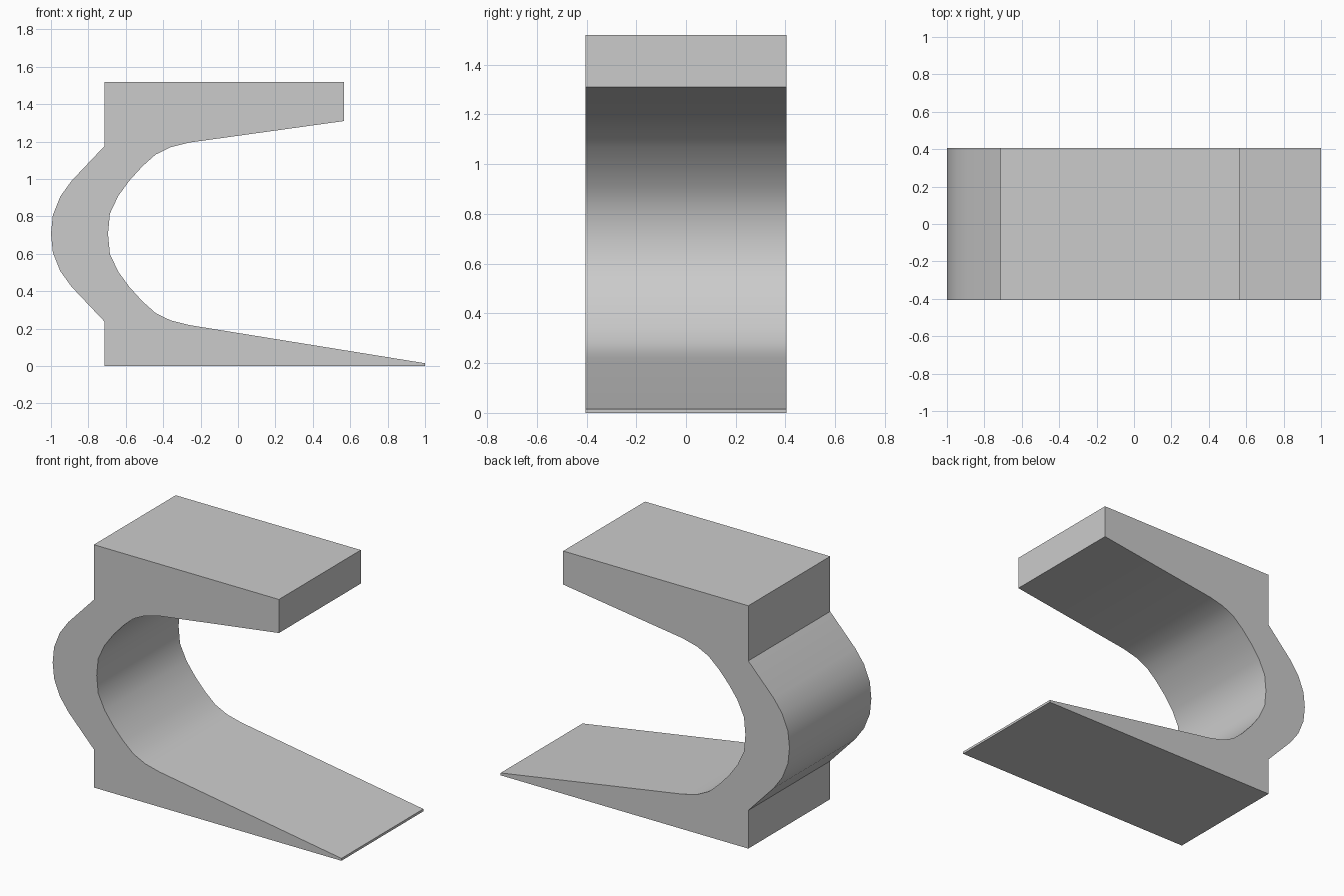
import bpy, bmesh, math

if "Cube" in bpy.data.objects:
    bpy.data.objects.remove(bpy.data.objects["Cube"])

HALF_WIDTH = 0.405
MID_Z = 0.707  # the curved web is symmetric about this height

# Upper half of the web curves: (x, height above MID_Z), from the middle upwards
inner = [(-0.695, 0), (-0.685, 0.108), (-0.64, 0.203), (-0.58, 0.285),
         (-0.51, 0.362), (-0.44, 0.424), (-0.36, 0.463), (-0.26, 0.488)]
outer = [(-1.0, 0), (-0.99, 0.1), (-0.95, 0.2), (-0.89, 0.283), (-0.715, 0.468)]


def mirrored(half):
    """Full curve from bottom to top."""
    lower = [(x, MID_Z - h) for x, h in reversed(half[1:])]
    return lower + [(x, MID_Z + h) for x, h in half]


# Closed side profile: wedge foot, inner curve, top arm, outer curve
profile = [(-0.715, 0), (1.0, 0), (1.0, 0.015)]
profile += mirrored(inner)
profile += [(0.567, 1.31), (0.567, 1.52), (-0.715, 1.52)]
profile += mirrored(outer)[::-1]

# Extrude the profile across the width
bm = bmesh.new()
side = bm.faces.new([bm.verts.new((x, -HALF_WIDTH, z)) for x, z in profile])
ext = bmesh.ops.extrude_face_region(bm, geom=[side], use_keep_orig=True)
moved = [v for v in ext["geom"] if isinstance(v, bmesh.types.BMVert)]
bmesh.ops.translate(bm, verts=moved, vec=(0, 2 * HALF_WIDTH, 0))
bmesh.ops.recalc_face_normals(bm, faces=bm.faces)

mesh = bpy.data.meshes.new("curved_clip")
bm.to_mesh(mesh)
bm.free()
clip = bpy.data.objects.new("curved_clip", mesh)
bpy.context.collection.objects.link(clip)

# Smooth the curved web, keep the corners sharp
bpy.context.view_layer.objects.active = clip
clip.select_set(True)
bpy.ops.object.shade_smooth_by_angle(angle=math.radians(30))
